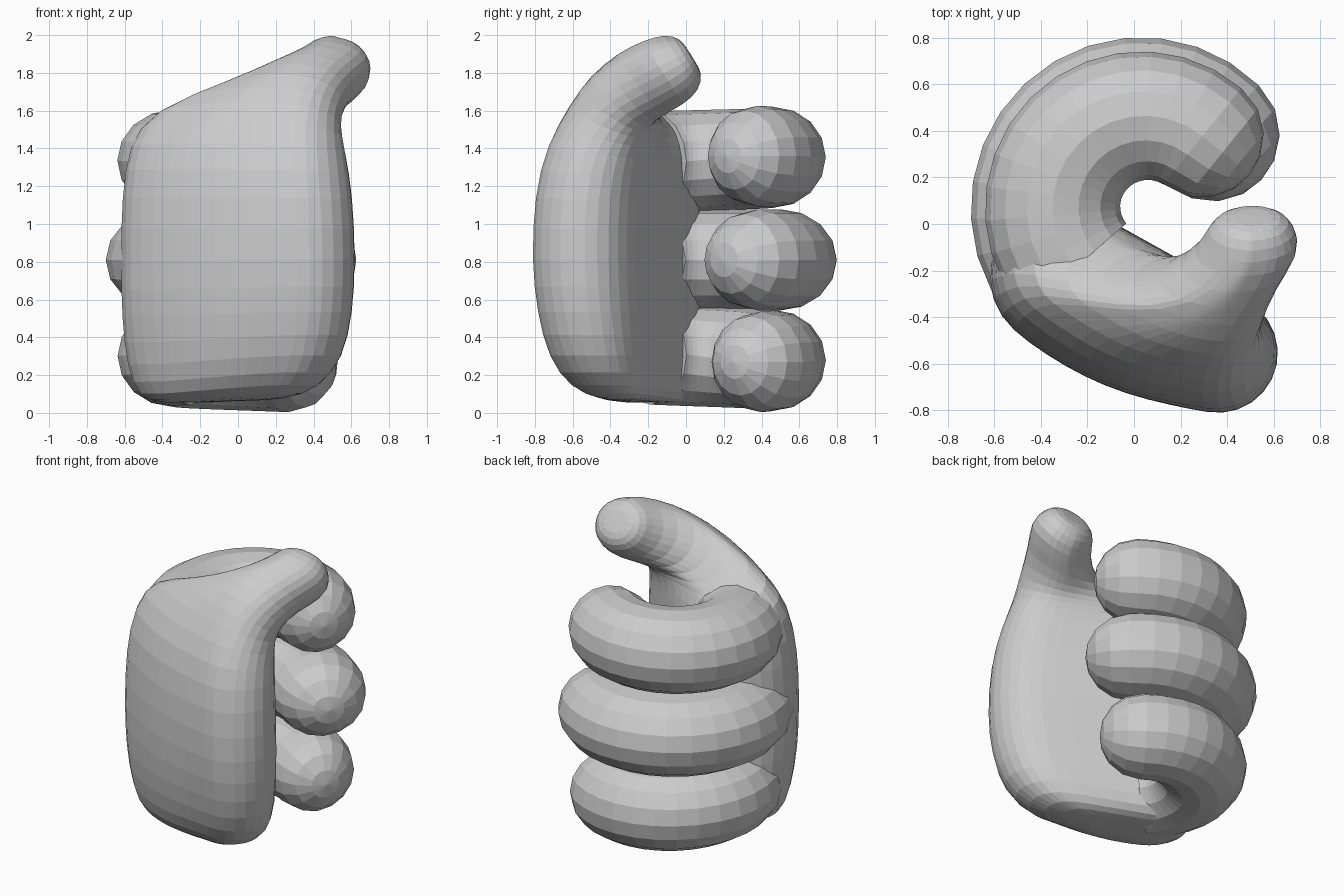
import bpy, bmesh
from math import sin, cos, pi, radians
from mathutils import Vector

if "Cube" in bpy.data.objects:
    bpy.data.objects.remove(bpy.data.objects["Cube"])


def loft(name, rings, levels=0):
    """Skin a list of equal-length point rings, capping both ends."""
    bm = bmesh.new()
    loops = [[bm.verts.new(p) for p in ring] for ring in rings]
    n = len(loops[0])
    for a, b in zip(loops, loops[1:]):
        for i in range(n):
            j = (i + 1) % n
            bm.faces.new((a[i], a[j], b[j], b[i]))
    for ring in (loops[0], loops[-1]):
        mid = bm.verts.new(sum((v.co for v in ring), Vector()) / n)
        for i in range(n):
            bm.faces.new((ring[i], ring[(i + 1) % n], mid))
    bmesh.ops.recalc_face_normals(bm, faces=bm.faces)
    me = bpy.data.meshes.new(name)
    bm.to_mesh(me)
    bm.free()
    ob = bpy.data.objects.new(name, me)
    bpy.context.collection.objects.link(ob)
    if levels:
        mod = ob.modifiers.new("rounding", 'SUBSURF')
        mod.levels = mod.render_levels = levels
    return ob


def capsule(a, b, ra, rb, tilt, bulge=0.05):
    """Rounded slab outline from a to b, tilted back by an angle in degrees."""
    a, b = Vector(a), Vector(b)
    u = Vector((b.x - a.x, b.y - a.y, 0)).normalized()
    h = Vector((-u.y, u.x, 0))
    t = radians(tilt)
    v = h * cos(t) - Vector((0, 0, 1)) * sin(t)
    pts = []
    for k in range(7):
        ang = -pi / 2 + pi * k / 6
        pts.append(b + (u * cos(ang) + v * sin(ang)) * rb)
    for k in (0.25, 0.5, 0.75):
        pts.append(b.lerp(a, k) + v * (rb + (ra - rb) * k))
    for k in range(7):
        ang = pi / 2 + pi * k / 6
        pts.append(a + (u * cos(ang) + v * sin(ang)) * ra)
    swell = bulge * min(1, (b - a).length / 0.7)
    for k in (0.25, 0.5, 0.75):
        pts.append(a.lerp(b, k) - v * (ra + (rb - ra) * k + swell * sin(pi * k)))
    return pts


# Palm, narrowing upward through the web into the thumb
palm_sections = [
    ((-.28, -.18, .05), (.15, -.35, .07), .14, .11, 0),
    ((-.30, -.19, .08), (.25, -.43, .13), .24, .19, 0),
    ((-.31, -.20, .24), (.33, -.50, .29), .29, .24, 0),
    ((-.32, -.22, .50), (.36, -.54, .53), .31, .26, 0),
    ((-.32, -.23, .80), (.365, -.56, .80), .315, .27, 0),
    ((-.32, -.22, 1.15), (.355, -.55, 1.15), .31, .265, 0),
    ((-.31, -.20, 1.41), (.33, -.50, 1.40), .28, .25, 6),
    ((-.28, -.18, 1.55), (.33, -.42, 1.55), .20, .22, 25),
    ((.05, -.28, 1.66), (.36, -.36, 1.65), .17, .21, 42),
    ((.31, -.25, 1.74), (.42, -.25, 1.73), .20, .20, 55),
    ((.47, -.11, 1.81), (.53, -.11, 1.80), .195, .195, 58),
    ((.48, -.02, 1.86), (.53, -.02, 1.85), .17, .17, 58),
    ((.49, .03, 1.89), (.53, .03, 1.89), .11, .11, 58),
]
loft("palm_and_thumb", [capsule(*s) for s in palm_sections], 1)


# Curled fingers: flattened tubes swept round an arc with domed ends
def finger(name, z, R, w, h, a_end, rise):
    a0, steps, sides = 221, 14, 16
    sweep = [(a0 + (a_end - a0) * k / steps, 0, 1 - .09 * (k / steps) ** 2, k / steps)
             for k in range(steps + 1)]
    for e in (25, 48, 70):
        sweep.append((a_end, sin(radians(e)) * w * .9, .91 * cos(radians(e)), 1))
    rings = []
    for ang, push, s, f in sweep:
        t = radians(ang)
        out = Vector((cos(t), sin(t), 0))
        fwd = Vector((sin(t), -cos(t), 0))
        c = Vector((.045, .07, z + rise * (f - .5))) + out * R + fwd * push
        hs = h * min(1, s / .91)
        rings.append([c + out * w * s * cos(2 * pi * i / sides)
                      + Vector((0, 0, hs * sin(2 * pi * i / sides))) for i in range(sides)])
    # dome over the tip
    c = Vector((.045, .07, z + rise / 2)) + out * R + fwd * w * .9
    rings.append([c + (p - c) * .05 for p in rings[-1]])
    return loft(name, rings)


finger("upper_finger", 1.345, .395, .292, .266, 51, .03)
finger("middle_finger", .81, .43, .318, .268, 47, 0)
finger("lower_finger", .29, .395, .292, .266, 56, -.04)
